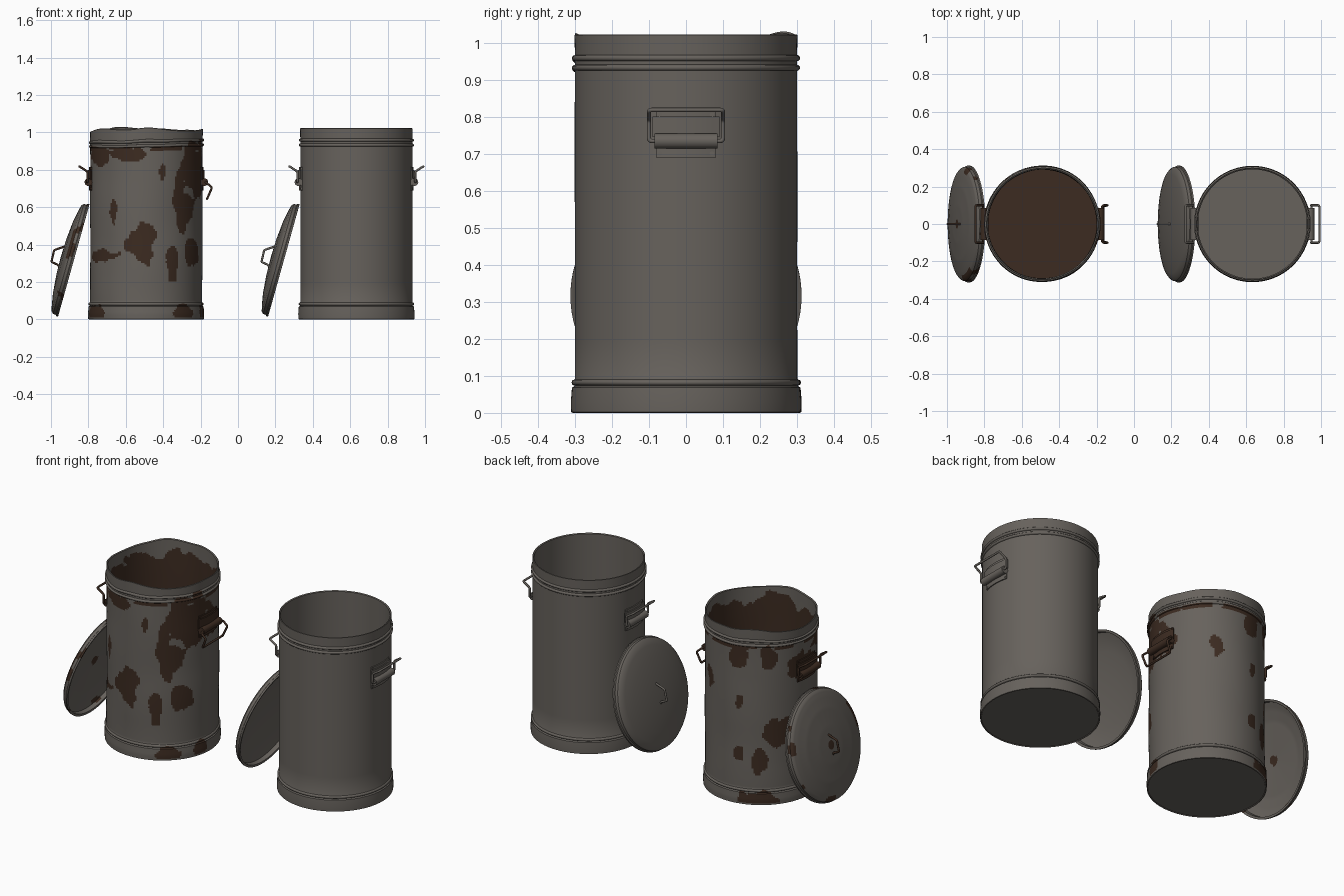
import bpy, bmesh, math
from mathutils import Vector, Matrix, noise

if "Cube" in bpy.data.objects:
    bpy.data.objects.remove(bpy.data.objects["Cube"], do_unlink=True)


def material(name, rgb):
    m = bpy.data.materials.new(name)
    m.use_nodes = True
    m.diffuse_color = (*rgb, 1)
    bsdf = m.node_tree.nodes["Principled BSDF"]
    bsdf.inputs["Base Color"].default_value = (*rgb, 1)
    bsdf.inputs["Roughness"].default_value = 0.6
    return m


STEEL = material("dull_steel", (0.135, 0.122, 0.108))
RUST = material("dark_rust", (0.045, 0.024, 0.015))


def finish(name, bm, mats, matrix):
    bmesh.ops.recalc_face_normals(bm, faces=bm.faces)
    mesh = bpy.data.meshes.new(name)
    bm.to_mesh(mesh)
    bm.free()
    for m in mats:
        mesh.materials.append(m)
    ob = bpy.data.objects.new(name, mesh)
    bpy.context.collection.objects.link(ob)
    ob.matrix_world = matrix
    bpy.ops.object.select_all(action="DESELECT")
    ob.select_set(True)
    bpy.context.view_layer.objects.active = ob
    bpy.ops.object.shade_smooth_by_angle(angle=math.radians(35))
    return ob


def resample(profile, step):
    pts = [Vector(profile[0])]
    for a, b in zip(profile, profile[1:]):
        a, b = Vector(a), Vector(b)
        n = max(1, round((b - a).length / step))
        pts += [a.lerp(b, i / n) for i in range(1, n + 1)]
    return pts


def lathe(name, profile, segs, step, matrix, is_rust=None, dent=None):
    """Spin a profile that starts and ends on the axis."""
    bm = bmesh.new()
    rings = []
    for r, z in resample(profile, step):
        if r < 1e-5:
            rings.append([bm.verts.new((0, 0, z))] * segs)
        else:
            rings.append([bm.verts.new((r * math.sin(t), -r * math.cos(t), z))
                          for t in (math.tau * i / segs for i in range(segs))])
    for lo, hi in zip(rings, rings[1:]):
        for i in range(segs):
            j = (i + 1) % segs
            quad = list(dict.fromkeys((lo[i], lo[j], hi[j], hi[i])))
            face = bm.faces.new(quad)
            if is_rust and is_rust(face.calc_center_median()):
                face.material_index = 1
    if dent:
        for v in bm.verts:
            v.co = dent(v.co)
    return finish(name, bm, (STEEL, RUST), matrix)


def tube(name, points, radius, mat, matrix):
    cu = bpy.data.curves.new(name, "CURVE")
    cu.dimensions = "3D"
    cu.bevel_depth = radius
    cu.bevel_resolution = 3
    cu.use_fill_caps = True
    sp = cu.splines.new("POLY")
    sp.points.add(len(points) - 1)
    for p, co in zip(sp.points, points):
        p.co = (*co, 1)
    sp.use_smooth = True
    cu.materials.append(mat)
    ob = bpy.data.objects.new(name, cu)
    bpy.context.collection.objects.link(ob)
    ob.matrix_world = matrix
    bpy.ops.object.select_all(action="DESELECT")
    ob.select_set(True)
    bpy.context.view_layer.objects.active = ob
    bpy.ops.object.convert(target="MESH")


def rounded(points, r=0.018, n=4):
    """Round the corners of a wire path."""
    pts = [Vector(p) for p in points]
    out = [pts[0]]
    for a, b, c in zip(pts, pts[1:], pts[2:]):
        s, e = b + (a - b).normalized() * r, b + (c - b).normalized() * r
        for i in range(n + 1):
            t = i / n
            out.append(s.lerp(b, t).lerp(b.lerp(e, t), t))
    return out + [pts[-1]]


# Rust patches on the wall: angle from the front, height, half width, half height
PATCHES = [
    (-.1, .41, .22, .11), (-.62, .57, .07, .06), (-.95, .34, .35, .03),
    (.5, .31, .13, .09), (.93, .35, .22, .07), (.3, .79, .06, .04),
    (.6, .7, .13, .1), (.8, .58, .26, .09), (1.15, .8, .4, .13),
    (-1.1, .88, .4, .05), (-.4, .88, .3, .04), (1.6, .76, .3, .08),
    (-2.25, .42, .22, .09), (-2.57, .27, .14, .08), (-2.93, .6, .09, .04),
    (-2.93, .3, .1, .04), (-2.4, .85, .18, .06), (-2.96, .86, .18, .06),
    (2.62, .68, .13, .06), (-1.7, .78, .35, .08),
    (-1.05, .03, .25, .05), (.67, .03, .22, .05), (1.35, .03, .15, .05),
    (-2.6, .03, .35, .06),
]


def bin_rust(c):
    r, a = math.hypot(c.x, c.y), math.atan2(c.x, -c.y)
    wobble = noise.noise(c * 11) + 0.5 * noise.noise(c * 25)
    if c.z < 0.01:
        return False
    if r < 0.296:                                   # inside
        return c.z < 0.95 + 0.07 * wobble
    if c.z > 0.97:
        return False
    if 0.9 < c.z < 0.927 and wobble > -0.1:         # under the top bead
        return True
    for pa, pz, wa, wz in PATCHES:
        da = (a - pa + math.pi) % math.tau - math.pi
        if math.hypot(da / wa, (c.z - pz) / wz) + 0.6 * wobble < 1:
            return True
    return False


def bin_dent(c):
    k = noise.noise(c * 4)
    top = max(0, (c.z - 0.88) / 0.14)
    return Vector((c.x * (1 + 0.012 * k), c.y * (1 + 0.012 * k),
                   c.z + top * (0.03 * noise.noise(c * 5) - 0.006)))


def lid_rust(c):
    r = math.hypot(c.x, c.y)
    n = noise.noise(c * 10)
    return r < 0.03 + 0.015 * n or (r > 0.275 and n > 0.33)


# Outer wall with beads, rolled lip, inner wall and floor
def bead(r, z, size=0.008):
    return [(r + size * math.sin(t), z - size * math.cos(t))
            for t in (math.pi * i / 6 for i in range(7))]


BIN = ([(0, 0.004), (0.303, 0.004), (0.305, 0), (0.31, 0.002), (0.311, 0.03),
        (0.308, 0.068), (0.301, 0.073)] + bead(0.301, 0.082) + [(0.3, 0.092)]
       + bead(0.3, 0.932) + bead(0.3, 0.958)
       + [(0.301, 1.02), (0.298, 1.022), (0.292, 1.018), (0.292, 0.03), (0, 0.03)])
LID = [(0, 0.072), (0.1, 0.069), (0.2, 0.06), (0.265, 0.048), (0.295, 0.04),
       (0.305, 0.03), (0.306, 0.014), (0.312, 0.01), (0.312, 0.001), (0.306, 0),
       (0.299, 0.003), (0.298, 0.028), (0.262, 0.04), (0.2, 0.052), (0, 0.062)]


def curved_plate(name, r, half, z0, z1, mat, matrix):
    """Thin plate that follows the wall."""
    bm = bmesh.new()
    bmesh.ops.create_cube(bm, size=1)
    cuts = [e for e in bm.edges if abs(e.verts[0].co.y - e.verts[1].co.y) > 0.5]
    bmesh.ops.subdivide_edges(bm, edges=cuts, cuts=8)
    for v in bm.verts:
        rad, a = r + 0.006 * v.co.x, 2 * half * v.co.y / 0.3
        v.co = (rad * math.cos(a), rad * math.sin(a), z0 + (v.co.z + 0.5) * (z1 - z0))
    finish(name, bm, [mat], matrix)


def side_handle(label, matrix, mat, hanging):
    curved_plate(label + "_handle_plate", 0.303, 0.08, 0.69, 0.815, mat, matrix)
    curved_plate(label + "_handle_cover", 0.309, 0.088, 0.745, 0.8, mat, matrix)
    tube(label + "_handle_hinge", [(0.31, -0.085, 0.734), (0.31, 0.085, 0.734)],
         0.021, mat, matrix)
    for y in (-0.07, 0.07):
        for z in (0.7, 0.806):
            tube(label + "_rivet", [(0.29, y, z), (0.3, y, z)], 0.006, mat, matrix)
    side = ([(0.317, 0.08, 0.734), (0.322, 0.1, 0.73), (0.351, 0.1, 0.705), (0.325, 0.095, 0.645)]
            if hanging else
            [(0.317, 0.08, 0.734), (0.315, 0.1, 0.734), (0.314, 0.1, 0.79), (0.358, 0.1, 0.818)])
    path = side + [(x, -y, z) for x, y, z in reversed(side)]
    tube(label + "_handle_bail", rounded(path, 0.009), 0.006, mat, matrix)


def trash_can(label, x, rusty):
    place = Matrix.Translation((x, 0, 0))
    lathe(label + "_bin_body", BIN, 200 if rusty else 96, 0.01 if rusty else 0.1,
          place, bin_rust if rusty else None, bin_dent if rusty else None)
    mat = RUST if rusty else STEEL
    side_handle(label + "_left", place, mat, rusty)
    side_handle(label + "_right", place @ Matrix.Rotation(math.pi, 4, "Z"), mat, False)

    # Lid leaning on the wall, dome outward
    s, c = 0.27, 0.963
    lean = Matrix(((s, 0, -c, x - 0.388), (0, 1, 0, 0), (c, 0, s, 0.315), (0, 0, 0, 1)))
    lathe(label + "_lid", LID, 128 if rusty else 96, 0.012 if rusty else 0.1,
          lean, lid_rust if rusty else None)
    grip = [(-0.055, 0, 0.066), (-0.045, 0, 0.075), (-0.04, 0, 0.113),
            (0.025, 0, 0.116), (0.05, 0, 0.08), (0.06, 0, 0.066)]
    tube(label + "_lid_handle", rounded(grip, 0.006), 0.006, mat, lean)


trash_can("rusty", -0.49, True)
trash_can("clean", 0.633, False)
